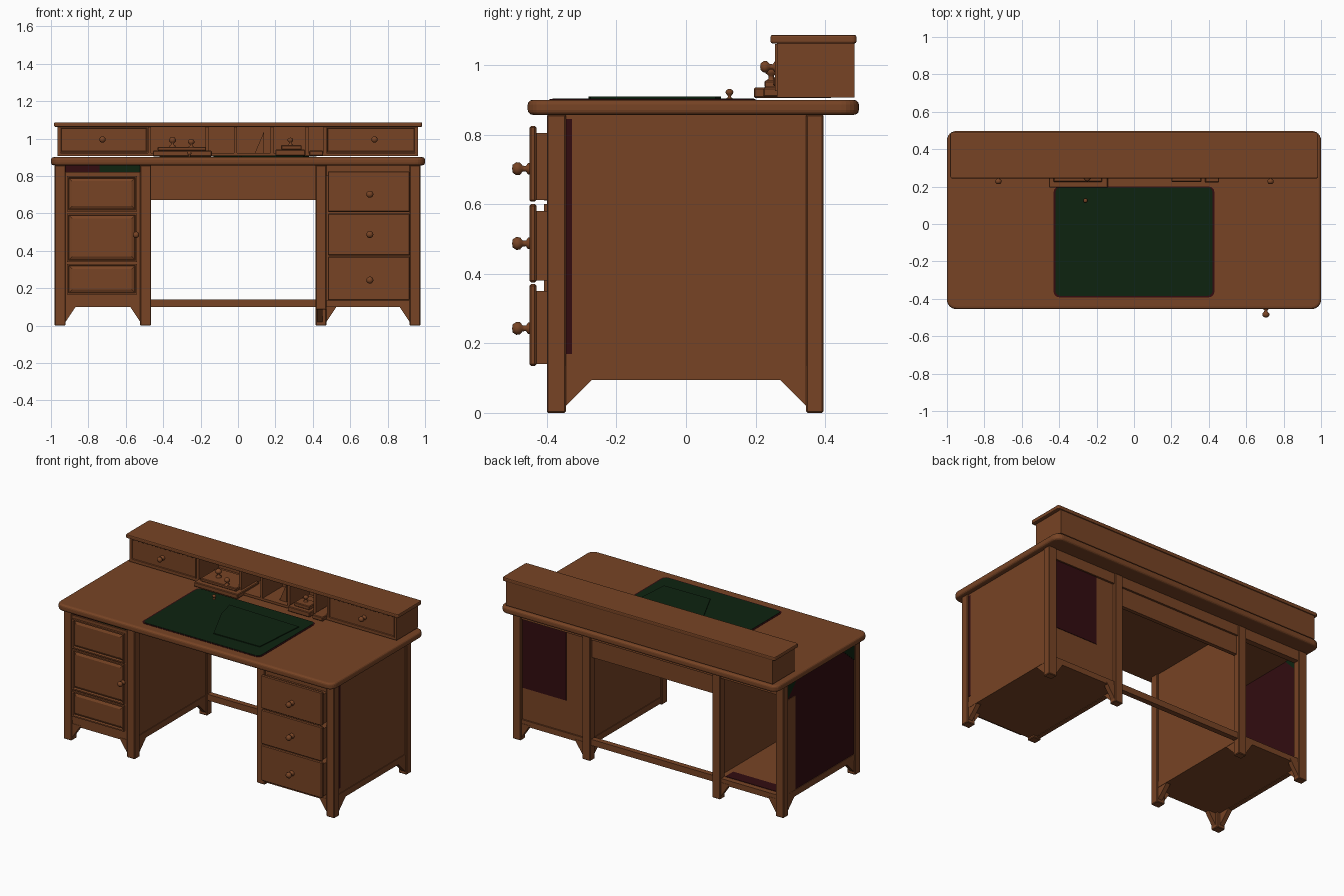
import bpy, bmesh, math
from mathutils import Matrix, Vector

if "Cube" in bpy.data.objects:
    bpy.data.objects.remove(bpy.data.objects["Cube"])


def material(name, rgb):
    m = bpy.data.materials.new(name)
    m.diffuse_color = (*rgb, 1)
    m.use_nodes = True
    m.node_tree.nodes["Principled BSDF"].inputs["Base Color"].default_value = m.diffuse_color
    return m


WOOD = material("brown wood", (0.185, 0.057, 0.018))
GREEN = material("dark green leather", (0.0042, 0.017, 0.005))
RED = material("dark red", (0.032, 0.0037, 0.005))


def finish(bm, name, mat=WOOD, bevel=0, segments=1):
    bmesh.ops.recalc_face_normals(bm, faces=bm.faces)
    me = bpy.data.meshes.new(name)
    bm.to_mesh(me)
    bm.free()
    me.materials.append(mat)
    ob = bpy.data.objects.new(name, me)
    bpy.context.collection.objects.link(ob)
    if bevel:
        b = ob.modifiers.new("bevel", 'BEVEL')
        b.width, b.segments, b.limit_method = bevel, segments, 'ANGLE'
        b.angle_limit = math.radians(40)
    return ob


def box_bm(x0, x1, y0, y1, z0, z1):
    bm = bmesh.new()
    mid = Vector(((x0 + x1) / 2, (y0 + y1) / 2, (z0 + z1) / 2))
    bmesh.ops.create_cube(bm, size=1, matrix=Matrix.Translation(mid) @
                          Matrix.Diagonal((x1 - x0, y1 - y0, z1 - z0, 1)))
    return bm


def box(name, x0, x1, y0, y1, z0, z1, mat=WOOD, bevel=0):
    return finish(box_bm(x0, x1, y0, y1, z0, z1), name, mat, bevel)


def panel(name, x0, x1, y0, y1, z0, z1, steps):
    """Box whose front face is inset in (thickness, depth) steps."""
    bm = box_bm(x0, x1, y0, y1, z0, z1)
    bm.normal_update()
    front = [f for f in bm.faces if f.normal.y < -0.9]
    for t, d in steps:
        bmesh.ops.inset_individual(bm, faces=front, thickness=t, depth=d)
    return finish(bm, name)


def prism(name, pts, vec, mat=WOOD, bevel=0, segments=1):
    bm = bmesh.new()
    f = bm.faces.new([bm.verts.new(p) for p in pts])
    r = bmesh.ops.extrude_face_region(bm, geom=[f])
    bmesh.ops.translate(bm, vec=vec, verts=[v for v in r["geom"] if isinstance(v, bmesh.types.BMVert)])
    return finish(bm, name, mat, bevel, segments)


def rounded(x0, x1, y0, y1, z, r, n=6):
    pts = []
    for cx, cy, a0 in ((x1 - r, y1 - r, 0), (x0 + r, y1 - r, 90), (x0 + r, y0 + r, 180), (x1 - r, y0 + r, 270)):
        for i in range(n + 1):
            a = math.radians(a0 + 90 * i / n)
            pts.append((cx + r * math.cos(a), cy + r * math.sin(a), z))
    return pts


KNOB = [(0.017, 0), (0.017, 0.006), (0.008, 0.012), (0.009, 0.022), (0.018, 0.029), (0.019, 0.04), (0.012, 0.05), (0, 0.052)]


def knob(name, loc, scale=1, up=False):
    """Turned knob pointing to the front, or upward."""
    bm = bmesh.new()
    vs = [bm.verts.new((r * scale, 0, h * scale)) for r, h in KNOB]
    es = [bm.edges.new(p) for p in zip(vs, vs[1:])]
    bmesh.ops.spin(bm, geom=vs + es, axis=(0, 0, 1), cent=(0, 0, 0), steps=14, angle=math.tau)
    bmesh.ops.remove_doubles(bm, verts=bm.verts, dist=1e-5)
    rot = Matrix() if up else Matrix.Rotation(math.pi / 2, 4, 'X')
    bmesh.ops.transform(bm, matrix=Matrix.Translation(loc) @ rot, verts=bm.verts)
    ob = finish(bm, name)
    for p in ob.data.polygons:
        p.use_smooth = True


# Desktop with moulded edge
prism("desktop", rounded(-1, 1, -0.455, 0.497, 0.857, 0.05), (0, 0, 0.043), bevel=0.014, segments=3)


# Pedestals: posts, side panels, rails, floor and foot brackets
def pedestal(side, x0, x1, short_inner):
    w = 0.058
    for yn, y0, y1 in (("front", -0.40, -0.345), ("back", 0.345, 0.395)):
        for i, lx in enumerate((x0, x1 - w)):
            stub = short_inner and yn == "front" and i == 0
            box(f"{side}_{yn}_leg_{i}", lx, lx + w, y0, y1, 0.085 if stub else 0, 0.858, bevel=0.004)
            if stub:
                continue
            sx = 1 if i == 0 else -1
            ex = lx + w if i == 0 else lx
            sy, ey, ym = (1, y1, y0 + 0.008) if yn == "front" else (-1, y0, y1 - 0.008)
            xm = lx + 0.008 if i == 0 else lx + w - 0.008
            # brackets along the front and along the side
            prism(f"{side}_{yn}_foot_bracket_{i}", [(ex, ym, 0.02), (ex, ym, 0.11), (ex + sx * 0.06, ym, 0.11)], (0, sy * 0.03, 0))
            prism(f"{side}_{yn}_side_bracket_{i}", [(xm, ey, 0.02), (xm, ey, 0.11), (xm, ey + sy * 0.09, 0.11)], (sx * 0.03, 0, 0))
    for i, lx in enumerate((x0 + 0.01, x1 - 0.03)):
        outer_left = side == "left" and i == 0
        box(f"{side}_side_panel_{i}", lx, lx + 0.02, -0.36, 0.36, 0.125, 0.858, RED if outer_left else WOOD)
        box(f"{side}_side_rail_{i}", lx - 0.004, lx + 0.024, -0.36, 0.36, 0.095, 0.135)
    box(f"{side}_floor", x0 + 0.012, x1 - 0.012, -0.39, 0.385, 0.098, 0.135)


LX0, LX1, RX0, RX1 = -0.98, -0.465, 0.415, 0.975
pedestal("left", LX0, LX1, False)
pedestal("right", RX0, RX1, True)

# Back structure: upper rail, kneehole apron, stretcher, right back panel
box("back_top_rail", LX0 + 0.02, RX1 - 0.02, 0.35, 0.388, 0.79, 0.858)
box("kneehole_apron", LX1, RX0, 0.35, 0.375, 0.67, 0.858)
box("kneehole_stretcher", LX1 - 0.02, RX0 + 0.02, 0.35, 0.385, 0.10, 0.14)
box("right_back_panel", RX0 + 0.04, RX1 - 0.04, 0.35, 0.375, 0.13, 0.80)

# Stained areas of the carcass
box("back_panel_red_patch", 0.60, 0.917, 0.374, 0.378, 0.34, 0.79, RED)
box("right_side_red_strip", 0.963, 0.968, -0.352, -0.327, 0.17, 0.845, RED)
box("floor_red_strip", -0.92, -0.53, 0.27, 0.35, 0.134, 0.138, RED)
box("left_side_brown_strip", -0.973, -0.969, 0.26, 0.346, 0.135, 0.75)
for n, y0, y1 in (("front", -0.345, -0.22), ("back", 0.24, 0.345)):
    prism(f"left_side_green_corner_{n}", [(-0.974, y0, 0.857), (-0.974, y1, 0.857),
          (-0.974, y0 if n == "front" else y1, 0.75)], (0.027, 0, 0), GREEN)
box("left_top_rail_red", -0.922, -0.74, -0.385, -0.36, 0.815, 0.858, RED)
box("left_top_rail_green", -0.74, -0.523, -0.385, -0.36, 0.815, 0.858, GREEN)

# Left door: frame board with three fielded panels
box("left_door", -0.922, -0.523, -0.395, -0.372, 0.135, 0.82)
for n, z0, z1 in (("top", 0.61, 0.80), ("middle", 0.34, 0.60), ("bottom", 0.165, 0.33)):
    panel(f"left_door_{n}_panel", -0.915, -0.54, -0.408, -0.39, z0, z1,
          [(0.012, 0), (0.006, -0.012), (0.022, 0.008)])
knob("left_door_knob", (-0.545, -0.405, 0.485), 0.9)

# Right drawers, slightly pulled out
for i, (z0, z1, kz) in enumerate(((0.135, 0.37, 0.243), (0.375, 0.60, 0.487), (0.607, 0.825, 0.702))):
    box(f"right_drawer_body_{i}", 0.487, 0.915, -0.435, -0.30, z0 + 0.005, z1 - 0.02)
    box(f"right_drawer_front_{i}", 0.48, 0.92, -0.45, -0.43, z0, z1, bevel=0.005)
    knob(f"right_drawer_knob_{i}", (0.705, -0.448, kz))
box("right_top_rail", 0.47, 0.925, -0.39, -0.36, 0.80, 0.858)

# Upper shelf unit
prism("shelf_top", rounded(-0.983, 0.985, 0.243, 0.49, 1.062, 0.012, 3), (0, 0, 0.025), bevel=0.006, segments=2)
box("shelf_bottom", -0.965, 0.962, 0.262, 0.483, 0.906, 0.922)
box("shelf_back", -0.965, 0.962, 0.465, 0.484, 0.906, 1.064)
for i, x in enumerate((-0.965, -0.482, -0.175, -0.022, 0.175, 0.362, 0.458, 0.946)):
    box(f"shelf_divider_{i}", x, x + 0.016, 0.262, 0.48, 0.906, 1.064)
for n, x0, x1, kx in (("left", -0.95, -0.485, -0.725), ("right", 0.475, 0.948, 0.73)):
    panel(f"shelf_{n}_drawer", x0, x1, 0.256, 0.46, 0.925, 1.06, [(0.006, 0), (0.004, -0.004)])
    knob(f"shelf_{n}_knob", (kx, 0.26, 0.995), 0.9)

# Writing tray pulled out of the left cubby, with inkwells
box("ink_tray", -0.455, -0.14, 0.195, 0.42, 0.905, 0.935, bevel=0.004)
box("ink_tray_ledge", -0.43, -0.17, 0.225, 0.40, 0.935, 0.955, bevel=0.004)
knob("inkwell_left", (-0.35, 0.30, 0.955), 1, True)
knob("inkwell_right", (-0.25, 0.245, 0.95), 0.9, True)
knob("loose_stopper", (-0.26, 0.125, 0.90), 0.6, True)

# Sloped divider and small drawer in the right cubbies
prism("cubby_wedge", [(0.09, 0.30, 0.922), (0.14, 0.30, 0.922), (0.14, 0.30, 1.04)], (0, 0.15, 0))
box("small_tray", 0.2, 0.36, 0.225, 0.42, 0.908, 0.94, bevel=0.004)
box("small_tray_block", 0.23, 0.34, 0.25, 0.33, 0.94, 0.965, bevel=0.004)
knob("small_tray_knob", (0.28, 0.30, 0.963), 0.8, True)
box("small_right_drawer", 0.38, 0.455, 0.222, 0.42, 0.908, 0.935, bevel=0.004)

# Desk blotter with red rim and a loose sheet
prism("blotter_rim", rounded(-0.43, 0.43, -0.392, 0.2, 0.899, 0.03, 3), (0, 0, 0.003), RED)
prism("blotter", rounded(-0.42, 0.42, -0.384, 0.196, 0.9, 0.025, 3), (0, 0, 0.004), GREEN)
prism("loose_sheet", [(-0.1, -0.03, 0.903), (0.02, -0.28, 0.903), (0.35, -0.275, 0.903), (0.38, 0.085, 0.903), (-0.13, 0.1, 0.903)],
      (0, 0, 0.006), GREEN)
